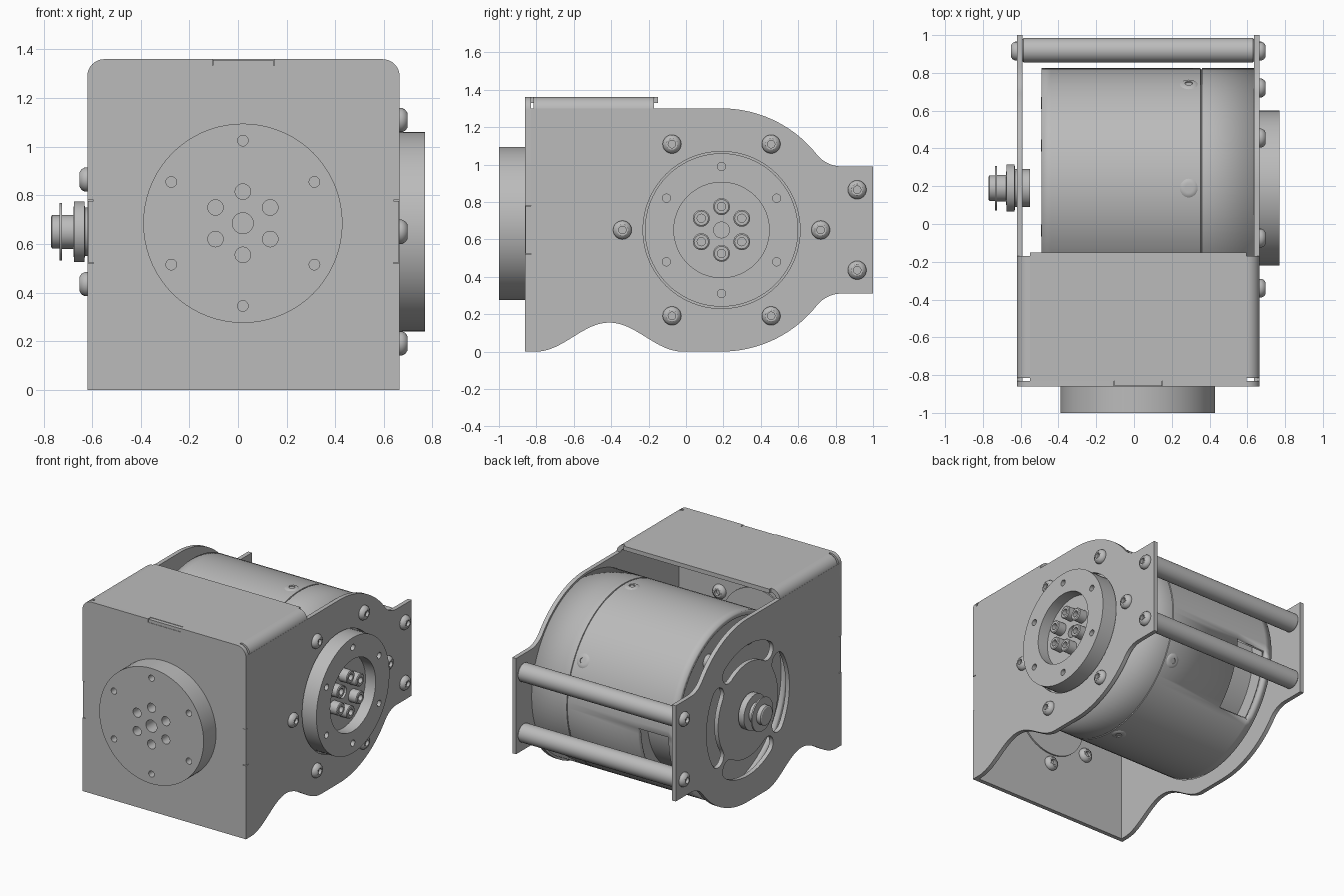
import bpy, bmesh
from math import sin, cos, pi, radians, atan2, sqrt
from mathutils import Matrix, Vector

cube = bpy.data.objects.get("Cube")
if cube:
    bpy.data.objects.remove(cube, do_unlink=True)

grey = bpy.data.materials.new("machined_grey")
grey.use_nodes = True
COLOUR = (0.5, 0.5, 0.5, 1)
grey.diffuse_color = COLOUR
grey.node_tree.nodes["Principled BSDF"].inputs["Base Color"].default_value = COLOUR

parts = []
AXLE = (0.19, 0.65)        # motor axis in y, z
FACE = (0.02, 0.685)       # front disc centre in x, z
LEFT, RIGHT = 0.665, -0.62  # outer faces of the side plates
T = 0.03                   # sheet thickness
XDIR, YDIR = Vector((1, 0, 0)), Vector((0, 1, 0))


def add(name, mesh):
    ob = bpy.data.objects.new(name, mesh)
    bpy.context.collection.objects.link(ob)
    mesh.materials.clear()
    mesh.materials.append(grey)
    parts.append(ob)
    return ob


def arc(c, r, a, b, n=24):
    return [(c[0] + r * cos(radians(a + (b - a) * i / n)),
             c[1] + r * sin(radians(a + (b - a) * i / n))) for i in range(n + 1)]


def circle(c, r, n=48):
    return arc(c, r, 0, 360, n)[:-1]


def around(c, r, start, n=6):
    return [(c[0] + r * cos(radians(start + 360 * i / n)),
             c[1] + r * sin(radians(start + 360 * i / n))) for i in range(n)]


def plate(name, loops, axis, a, b):
    """Extrude an outline with holes along x (outline in y, z) or y (outline in x, z)."""
    cu = bpy.data.curves.new(name, "CURVE")
    cu.dimensions, cu.fill_mode = "2D", "BOTH"
    cu.extrude = (b - a) / 2
    for loop in loops:
        s = cu.splines.new("POLY")
        s.points.add(len(loop) - 1)
        for p, (u, v) in zip(s.points, loop):
            p.co = (u, v, 0, 1)
        s.use_cyclic_u = True
    tmp = bpy.data.objects.new(name + "_outline", cu)
    bpy.context.collection.objects.link(tmp)
    dg = bpy.context.evaluated_depsgraph_get()
    mesh = bpy.data.meshes.new_from_object(tmp.evaluated_get(dg))
    bpy.data.objects.remove(tmp, do_unlink=True)
    mid = (a + b) / 2
    if axis == "x":
        m = Matrix(((0, 0, 1, mid), (1, 0, 0, 0), (0, 1, 0, 0), (0, 0, 0, 1)))
    else:
        m = Matrix(((1, 0, 0, 0), (0, 0, -1, mid), (0, 1, 0, 0), (0, 0, 0, 1)))
    mesh.transform(m)
    bm = bmesh.new()
    bm.from_mesh(mesh)
    bmesh.ops.remove_doubles(bm, verts=bm.verts, dist=1e-5)
    bmesh.ops.recalc_face_normals(bm, faces=bm.faces)
    bm.to_mesh(mesh)
    bm.free()
    return add(name, mesh)


def lathe(name, profile, loc, direction, steps=48, drop=None):
    """Spin (radius, height) points about a direction; drop removes faces by rule."""
    bm = bmesh.new()
    vs = [bm.verts.new((r, 0, h)) for r, h in profile]
    es = [bm.edges.new(p) for p in zip(vs, vs[1:])]
    bmesh.ops.spin(bm, geom=vs + es, cent=(0, 0, 0), axis=(0, 0, 1), angle=2 * pi, steps=steps)
    bmesh.ops.remove_doubles(bm, verts=bm.verts, dist=1e-5)
    q = Vector(direction).to_track_quat("Z", "Y").to_matrix().to_4x4()
    bm.transform(Matrix.Translation(loc) @ q)
    bmesh.ops.recalc_face_normals(bm, faces=bm.faces)
    if drop:
        gone = [f for f in bm.faces if drop(f.calc_center_median())]
        bmesh.ops.delete(bm, geom=gone, context="FACES")
    mesh = bpy.data.meshes.new(name)
    bm.to_mesh(mesh)
    bm.free()
    return add(name, mesh)


def rod(name, r, loc, direction, length, c=0.006):
    lathe(name, [(0, 0), (r - c, 0), (r, c), (r, length - c), (r - c, length), (0, length)],
          loc, direction)


def screw(name, loc, direction, r=0.05, h=0.032):
    s = r * 0.4
    lathe(name, [(0, 0), (r, 0), (r, h * .3), (r * .85, h * .75), (r * .6, h),
                 (s, h), (s, h * .35), (0, h * .35)], loc, direction, 24)


# side plates: motor arc blending into the rear tab, with a wavy lower edge
R, tab, fil = 0.65, 0.34, 0.17
dy = sqrt((R + fil) ** 2 - (tab + fil) ** 2)
ang = atan2(tab + fil, dy) * 180 / pi
upper = arc(AXLE, R, 90, ang) + arc((AXLE[0] + dy, AXLE[1] + tab + fil), fil, 180 + ang, 270, 10)
lower = [(y, 2 * AXLE[1] - z) for y, z in reversed(upper)]
wave = [(-0.02 - 0.78 * i / 32, 0.0775 * (1 - cos(2 * pi * i / 32))) for i in range(33)]
side = [(-0.83, 1.3)] + upper + [(1, 0.99), (1, 0.31)] + lower + wave + [(-0.83, 0)]
slots = []
for a in (0, 90, 180, 270):
    ends = around(AXLE, 0.4, a - 33, 1) + around(AXLE, 0.4, a + 33, 1)
    slots.append(arc(AXLE, 0.465, a - 33, a + 33) + arc(ends[1], 0.065, a + 33, a + 213, 10)[1:-1]
                 + arc(AXLE, 0.335, a + 33, a - 33) + arc(ends[0], 0.065, a + 147 + 0, a + 327, 10)[1:-1])
plate("left_side_plate", [side, circle(AXLE, 0.42, 64)], "x", LEFT - T, LEFT)
plate("right_side_plate", [side] + slots, "x", RIGHT, RIGHT + T)

# front plate with rounded top corners and notches for the interlocking tabs
n = T - 0.005
front = ([(RIGHT, 0), (LEFT, 0), (LEFT, .52), (LEFT - n, .52), (LEFT - n, .78), (LEFT, .78)]
         + arc((LEFT - .07, 1.29), .07, 0, 90, 10)
         + [(.15, 1.36), (.15, 1.36 - n), (-.105, 1.36 - n), (-.105, 1.36)]
         + arc((RIGHT + .07, 1.29), .07, 90, 180, 10)
         + [(RIGHT, .78), (RIGHT + n, .78), (RIGHT + n, .52), (RIGHT, .52)])
plate("front_plate", [front], "y", -0.86, -0.83)


def box(u0, u1, v0, v1):
    return [(u0, v0), (u1, v0), (u1, v1), (u0, v1)]


g = 0.003
for name, b in (("left_tab", box(LEFT - n, LEFT - g, .52 + g, .78 - g)),
                ("right_tab", box(RIGHT + g, RIGHT + n, .52 + g, .78 - g)),
                ("top_tab", box(-.105 + g, .15 - g, 1.36 - n, 1.36 - g))):
    plate(name, [b], "y", -0.857, -0.82)

# top sheet with bent edges, shortened at the relief notches
plate("top_sheet", [box(RIGHT + .07, LEFT - .07, 1.36 - T, 1.36)], "y", -0.83, -0.15)
for name, cx, a in (("left_bend", LEFT - .07, 0), ("right_bend", RIGHT + .07, 90)):
    c = (cx, 1.29)
    plate(name, [arc(c, .07, a, a + 90, 10) + arc(c, .07 - T, a + 90, a, 10)], "y", -0.815, -0.17)

# front output disc, with its inner boss and fixing screws
holes = around(FACE, 0.34, 90)
plate("front_disc", [circle(FACE, 0.41, 72), circle(FACE, 0.043)]
      + [circle(p, 0.022, 20) for p in holes]
      + [circle(p, 0.032, 24) for p in around(FACE, 0.13, 90)], "y", -1, -0.86)
plate("front_disc_boss", [circle(FACE, 0.27)], "y", -0.83, -0.82)
for x, z in holes:
    screw("front_disc_screw", (x, -0.83, z), YDIR)

# left output flange with recessed hub and cap screws
plate("left_flange", [circle(AXLE, 0.41, 72), circle(AXLE, 0.255)]
      + [circle(p, 0.022, 20) for p in around(AXLE, 0.34, 90)], "x", 0.6, 0.77)
plate("left_hub", [circle(AXLE, 0.256), circle(AXLE, 0.042)], "x", 0.62, 0.69)
for y, z in around(AXLE, 0.125, 90):
    lathe("hub_cap_screw", [(0, 0), (.045, 0), (.045, .06), (.038, .065), (.022, .065),
                            (.022, .03), (0, .03)], (0.69, y, z), XDIR, 24)
for y, z in around(AXLE, 0.53, 0):
    screw("left_plate_screw", (LEFT, y, z), XDIR)


# motor shell with a seam groove and a window low at the rear
def window(p):
    a = atan2(p.z - AXLE[1], p.y - AXLE[0])
    return -0.44 < p.x < -0.2 and radians(-45) < a < 0


r = 0.635
shell = lathe("motor_shell", [(r, -.49), (r, -.44), (r, -.2), (r, .352), (r - .006, .354),
                              (r - .006, .358), (r, .36), (r, .635)],
              (0, *AXLE), XDIR, 96, window)
wall = shell.modifiers.new("wall", "SOLIDIFY")
wall.thickness, wall.offset = 0.035, -1
lathe("motor_core", [(0, -.46), (.6, -.46), (.6, -.44), (.5, -.44), (.5, -.18),
                     (.602, -.18), (.602, .63), (0, .63)], (0, *AXLE), XDIR, 96)
for y, z in around(AXLE, 0.45, 0):
    screw("motor_end_screw", (-0.46, y, z), -XDIR)
for y, z in around(AXLE, r - 0.006, 90):
    out = Vector((0, y - AXLE[0], z - AXLE[1])).normalized()
    screw("shell_screw", (0.29, y, z), out, 0.05, 0.012)

# encoder shaft on the right side
lathe("encoder_shaft", [(0, -.55), (.1, -.55), (.1, -.63), (.125, -.632), (.125, -.675),
                        (.07, -.677), (.07, -.725), (.118, -.725), (.118, -.735),
                        (.068, -.735), (.068, -.765), (.06, -.77), (0, -.77)],
      (0, *AXLE), XDIR)

# rear spacer bars with screws at both ends
for z in (0.865, 0.435):
    rod("spacer_bar", 0.065, (RIGHT + T, 0.92, z), XDIR, LEFT - RIGHT - 2 * T)
    screw("spacer_screw_left", (LEFT, 0.915, z), XDIR)
    screw("spacer_screw_right", (RIGHT, 0.915, z), -XDIR)

# smooth shading with sharp edges kept
bpy.ops.object.select_all(action="DESELECT")
for ob in parts:
    ob.select_set(True)
bpy.context.view_layer.objects.active = parts[0]
bpy.ops.object.shade_smooth_by_angle(angle=radians(30))
